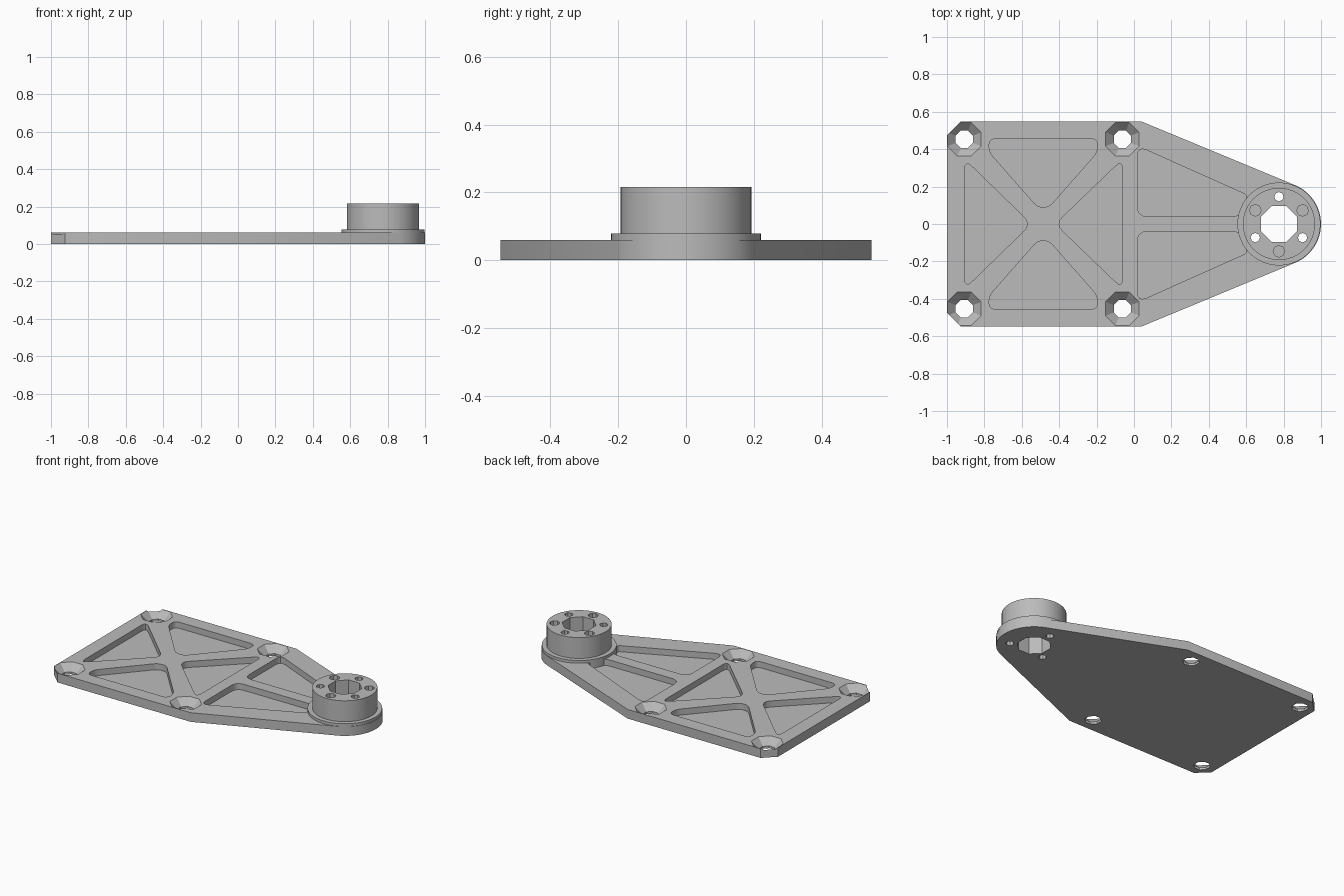
import bpy, bmesh, math
from mathutils import Vector

cube = bpy.data.objects.get("Cube")
if cube:
    bpy.data.objects.remove(cube, do_unlink=True)

grey = bpy.data.materials.new("plain grey")
grey.use_nodes = True
grey.diffuse_color = (0.5, 0.5, 0.5, 1)
grey.node_tree.nodes["Principled BSDF"].inputs["Base Color"].default_value = (0.5, 0.5, 0.5, 1)

HUB = Vector((0.775, 0))
TOP = 0.06
FLOOR = 0.02


def add_object(name, bm):
    bmesh.ops.recalc_face_normals(bm, faces=bm.faces)
    mesh = bpy.data.meshes.new(name)
    bm.to_mesh(mesh)
    bm.free()
    mesh.materials.append(grey)
    obj = bpy.data.objects.new(name, mesh)
    bpy.context.collection.objects.link(obj)
    return obj


def prism(name, points, z0, z1):
    bm = bmesh.new()
    face = bm.faces.new([bm.verts.new((p[0], p[1], z0)) for p in points])
    ext = bmesh.ops.extrude_face_region(bm, geom=[face])
    verts = [v for v in ext["geom"] if isinstance(v, bmesh.types.BMVert)]
    bmesh.ops.translate(bm, verts=verts, vec=(0, 0, z1 - z0))
    return add_object(name, bm)


def rounded(points, radius, steps=4):
    """Round every corner of a convex outline with a quadratic blend."""
    out = []
    n = len(points)
    for i, p in enumerate(points):
        p = Vector(p)
        a, b = Vector(points[i - 1]) - p, Vector(points[(i + 1) % n]) - p
        d = min(radius, a.length * 0.48, b.length * 0.48)
        a, b = p + a.normalized() * d, p + b.normalized() * d
        for k in range(steps + 1):
            t = k / steps
            out.append(a * (1 - t) ** 2 + p * 2 * t * (1 - t) + b * t * t)
    return out


def lathe(name, centre, profile, sides, turn=0.0):
    """Stack of rings given as (radius, z), capped at both ends."""
    bm = bmesh.new()
    rings = []
    for r, z in profile:
        angles = [turn + math.tau * i / sides for i in range(sides)]
        rings.append([bm.verts.new((centre[0] + r * math.cos(a),
                                    centre[1] + r * math.sin(a), z)) for a in angles])
    for low, high in zip(rings, rings[1:]):
        for i in range(sides):
            j = (i + 1) % sides
            bm.faces.new((low[i], low[j], high[j], high[i]))
    bm.faces.new(rings[0][::-1])
    bm.faces.new(rings[-1])
    return add_object(name, bm)


def cut(target, cutters):
    for c in cutters:
        mod = target.modifiers.new("cut", 'BOOLEAN')
        mod.operation = 'DIFFERENCE'
        mod.solver = 'EXACT'
        mod.object = c
    bpy.context.view_layer.update()
    graph = bpy.context.evaluated_depsgraph_get()
    mesh = bpy.data.meshes.new_from_object(target.evaluated_get(graph))
    target.modifiers.clear()
    target.data = mesh


def mirror_y(points):
    return [(x, -y) for x, y in reversed(points)]


# Plate outline: clipped rear corners, tapering to a round nose
side = [(0.04, 0.548), (-0.925, 0.548), (-1, 0.475)]
nose = []
for i in range(25):
    a = math.radians(-67 + 134 * i / 24)
    nose.append((HUB.x + 0.225 * math.cos(a), 0.225 * math.sin(a)))
plate = prism("base_plate", nose + side + mirror_y(side), 0, TOP)

# Hub with its flange
hub = lathe("hub", HUB, [(0.222, FLOOR), (0.222, 0.078), (0.193, 0.078), (0.193, 0.215)], 48)

# Weight-saving pockets
upper = [(-0.775, 0.455), (-0.775, 0.385), (-0.515, 0.09),
         (-0.455, 0.09), (-0.195, 0.385), (-0.195, 0.455)]
nose_pocket = [(0.018, 0.417), (0.018, 0.04), (0.57, 0.04), (0.6, 0.13), (0.6, 0.157)]
rear = [(-0.905, 0.345), (-0.905, -0.345), (-0.55, 0)]
inner = [(-0.062, 0.345), (-0.42, 0), (-0.062, -0.345)]
pockets = [upper, mirror_y(upper), nose_pocket, mirror_y(nose_pocket), rear, inner]
plate_cutters = [prism("pocket_cutter", rounded(p, 0.055), FLOOR, 0.2) for p in pockets]

# Countersunk mounting holes
for x in (-0.907, -0.062):
    for y in (-0.453, 0.453):
        plate_cutters.append(lathe("countersink_cutter", (x, y),
            [(0.05, -0.1), (0.05, 0.015), (0.097, TOP), (0.097, 0.2)], 8, math.pi / 8))

# Hub bore and ring of alternating through and blind holes
drills = [lathe("bore_cutter", HUB, [(0.103, -0.1), (0.103, 0.4)], 8, math.pi / 8)]
for i in range(6):
    a = math.radians(30 + 60 * i)
    spot = HUB + Vector((math.cos(a), math.sin(a))) * 0.146
    through = i % 2 == 1
    r, z0 = (0.025, -0.1) if through else (0.031, 0.12)
    drills.append(lathe("bolt_cutter", spot, [(r, z0), (r, 0.4)], 8))

cut(plate, plate_cutters + drills)
cut(hub, drills)
for c in plate_cutters + drills:
    bpy.data.objects.remove(c, do_unlink=True)

for obj in (plate, hub):
    bpy.ops.object.select_all(action='DESELECT')
    obj.select_set(True)
    bpy.context.view_layer.objects.active = obj
    bpy.ops.object.shade_smooth_by_angle(angle=math.radians(30))
